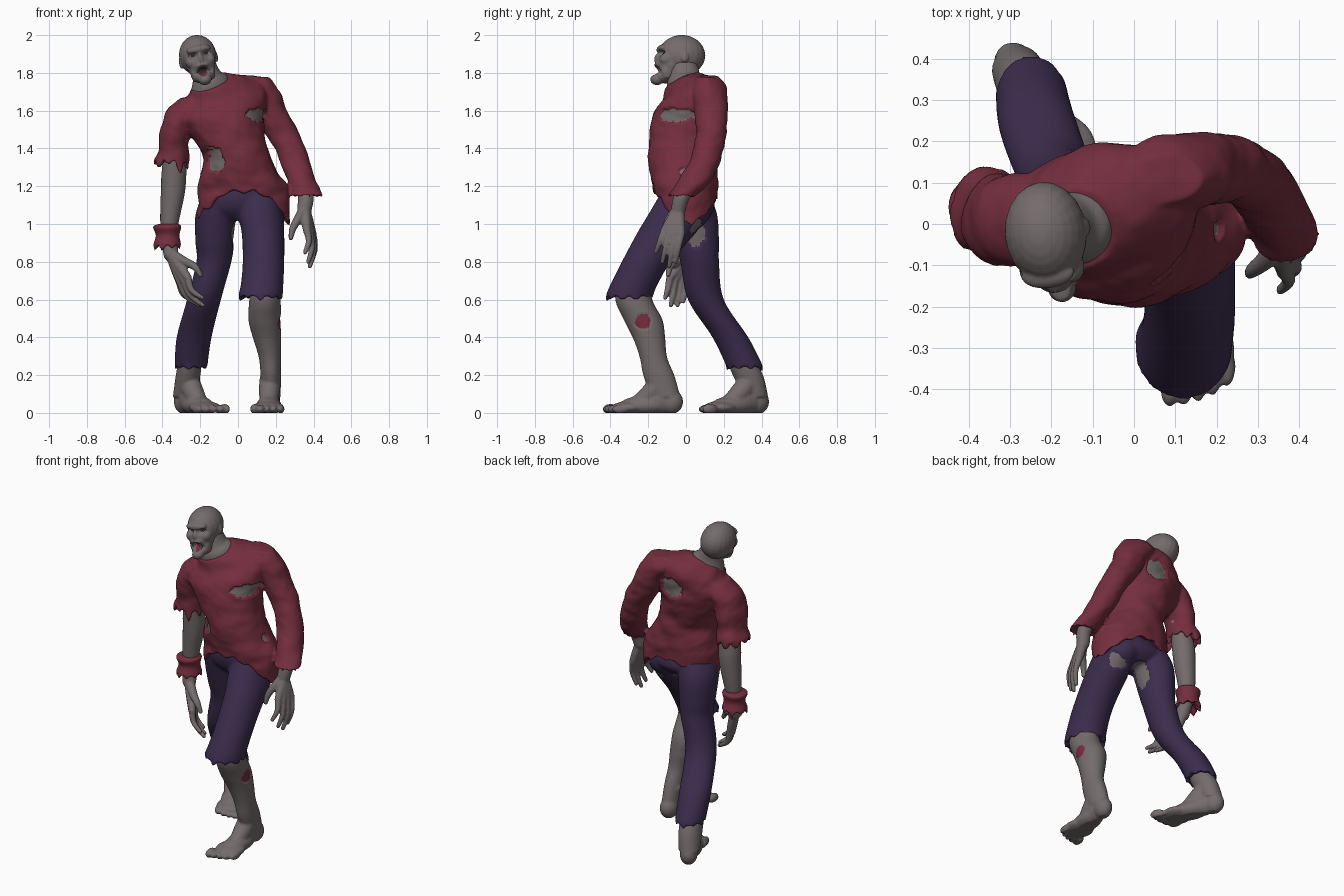
import bpy, bmesh, math, random
from mathutils import Vector, Matrix, noise

if "Cube" in bpy.data.objects:
    bpy.data.objects.remove(bpy.data.objects["Cube"])

random.seed(4)


def material(name, r, g, b):
    m = bpy.data.materials.new(name)
    m.diffuse_color = (r, g, b, 1)
    m.use_nodes = True
    m.node_tree.nodes["Principled BSDF"].inputs["Base Color"].default_value = m.diffuse_color
    return m


SKIN = material("grey skin", 0.175, 0.148, 0.15)
SHIRT = material("red cloth", 0.175, 0.027, 0.048)
PANTS = material("purple cloth", 0.045, 0.026, 0.075)
WOUND = material("wound red", 0.185, 0.025, 0.048)
DARK = material("dark hollow", 0.03, 0.02, 0.022)


def box(x0, x1, y0, y1, z):
    """Horizontal elliptical ring from its bounds."""
    return ring((x0 + x1) / 2, (y0 + y1) / 2, z, (x1 - x0) / 2, (y1 - y0) / 2)


def ring(cx, cy, cz, rx, ry, tx=0, ty=0, yaw=0):
    return Vector((cx, cy, cz, rx, ry, tx, ty, yaw))


def spline(pts, sub=6):
    p = [pts[0]] + list(pts) + [pts[-1]]
    out = []
    for i in range(1, len(p) - 2):
        a, b, c, d = p[i - 1:i + 3]
        for k in range(sub):
            t = k / sub
            out.append((b * 2 + (c - a) * t + (a * 2 - b * 5 + c * 4 - d) * t * t
                        + (b * 3 - a - c * 3 + d) * t ** 3) * 0.5)
    return out + [pts[-1]]


def skin_rings(bm, rings, cap0, cap1):
    n = len(rings[0])
    vs = [[bm.verts.new(p) for p in r] for r in rings]
    for a, b in zip(vs, vs[1:]):
        for i in range(n):
            j = (i + 1) % n
            bm.faces.new((a[i], a[j], b[j], b[i]))
    for loop, c in ((vs[0], cap0), (vs[-1], cap1)):
        v = bm.verts.new(c)
        for i in range(n):
            bm.faces.new((loop[i], loop[(i + 1) % n], v))


def loft(bm, pts, hem=None, n=48):
    """Loft level (or tilted) ellipses; hem(angle) lengthens the last one downward."""
    rs, out = spline(pts), []
    for k, r in enumerate(rs):
        cx, cy, cz, rx, ry, tx, ty, yaw = r
        loop = []
        for i in range(n):
            a = 2 * math.pi * i / n
            u, v = rx * math.cos(a), ry * math.sin(a)
            x, y = u * math.cos(yaw) - v * math.sin(yaw), u * math.sin(yaw) + v * math.cos(yaw)
            z = cz + tx * x + ty * y
            if hem and k == len(rs) - 1:
                z -= hem(a)
            loop.append(Vector((cx + x, cy + y, z)))
        out.append(loop)
    skin_rings(bm, out, Vector(rs[0][:3]), Vector(rs[-1][:3]) + Vector((0, 0, 0.03 if hem else 0)))


def tube(bm, pts, n=14):
    """Round tube along points (x, y, z, radius) with ball ends."""
    rs = spline([Vector(p) for p in pts])
    loops = []
    for i, r in enumerate(rs):
        d = Vector(rs[min(i + 1, len(rs) - 1)][:3]) - Vector(rs[max(i - 1, 0)][:3])
        q = d.to_track_quat('Z', 'Y')
        loops.append([Vector(r[:3]) + q @ Vector((math.cos(t), math.sin(t), 0)) * r[3]
                      for t in (2 * math.pi * k / n for k in range(n))])
    skin_rings(bm, loops, rs[0][:3], rs[-1][:3])
    for r in (rs[0], rs[-1]):
        ball(bm, r[:3], (r[3],) * 3)


def ball(bm, c, s, m=Matrix()):
    bmesh.ops.create_uvsphere(bm, u_segments=20, v_segments=14, radius=1,
                              matrix=m @ Matrix.LocRotScale(Vector(c), None, Vector(s)))


def fuse(name, bm, mats, voxel=0.009, smooth=3):
    """Merge overlapping solids into one smooth skin."""
    bmesh.ops.recalc_face_normals(bm, faces=bm.faces)
    me = bpy.data.meshes.new(name)
    bm.to_mesh(me)
    bm.free()
    ob = bpy.data.objects.new(name, me)
    bpy.context.collection.objects.link(ob)
    mod = ob.modifiers.new("fuse", 'REMESH')
    mod.mode, mod.voxel_size = 'VOXEL', voxel
    new = bpy.data.meshes.new_from_object(ob.evaluated_get(bpy.context.evaluated_depsgraph_get()))
    ob.modifiers.clear()
    ob.data = new
    new.materials.clear()
    for m in mats:
        new.materials.append(m)

    def relax(b):
        for _ in range(smooth):
            bmesh.ops.smooth_vert(b, verts=b.verts, factor=0.5, use_axis_x=True,
                                  use_axis_y=True, use_axis_z=True)
        for f in b.faces:
            f.smooth, f.material_index = True, 0
    edit(ob, relax)
    return ob


def edit(ob, fn):
    b = bmesh.new()
    b.from_mesh(ob.data)
    fn(b)
    b.normal_update()
    b.to_mesh(ob.data)
    b.free()


def paint(ob, index, rule, push=0.0):
    """Recolour faces chosen by rule(centre, normal) and sink them a little."""
    def fn(b):
        hit = [f for f in b.faces if rule(f.calc_center_median(), f.normal)]
        for f in hit:
            f.material_index = index
        for v in {v for f in hit for v in f.verts}:
            v.co -= v.normal * push
    edit(ob, fn)


def near(p, c, r):
    d = sum(((p[i] - c[i]) / r[i]) ** 2 for i in range(3))
    return d < 1 + 0.6 * noise.noise(p * 35)


def teeth(amp, count=11):
    hs = [random.uniform(0.3, 1) * amp for _ in range(count)]

    def fn(a):
        t = a / (2 * math.pi) * count
        return hs[int(t) % count] * (1 - abs(2 * (t % 1) - 1))
    return fn


# Shirt: torso, full left sleeve, torn right sleeve
bm = bmesh.new()
jag = teeth(0.05, 14)
loft(bm, [ring(-.145, -.015, 1.752, .105, .1, .35, .4, .2), ring(-.09, .035, 1.695, .2, .148, .28, .2, .25),
          ring(-.08, .012, 1.6, .235, .175, .25, 0, .25), ring(-.06, -.005, 1.5, .2, .185, .12, 0, .2),
          ring(-.01, -.02, 1.37, .178, .18, 0, 0, .1), ring(.01, -.01, 1.26, .21, .18),
          ring(.032, .0, 1.19, .245, .172)],
     hem=lambda a: .13 * math.cos(a) ** 2 + .05 * max(0, math.cos(a)) ** 4 + .05 * max(0, math.sin(a)) + jag(a),
     n=64)
loft(bm, [box(-.02, .165, .05, .17, 1.78), box(-.04, .205, .035, .21, 1.73), box(.05, .24, .04, .225, 1.65),
          box(.1, .285, .05, .22, 1.55), box(.19, .36, .04, .2, 1.4), box(.255, .405, -.03, .15, 1.25),
          box(.285, .45, -.1, .045, 1.15)], hem=teeth(.015))
loft(bm, [box(-.3, -.15, -.07, .1, 1.67), box(-.375, -.18, -.1, .12, 1.6), box(-.41, -.24, -.1, .12, 1.5),
          box(-.42, -.26, -.08, .12, 1.4), box(-.445, -.255, -.08, .135, 1.34)], hem=teeth(.08, 9))
shirt = fuse("shirt", bm, [SHIRT, SKIN], 0.008, 2)


def wrinkle(b):
    b.normal_update()
    for v in b.verts:
        x, y, z = v.co
        v.co += v.normal * (0.01 * noise.noise(Vector((x * 9, y * 9, z * 14)))
                            + 0.002 * noise.noise(Vector((x * 22, y * 22, z * 30 + x * 12))))


edit(shirt, wrinkle)
TEARS = [((-.138, -.2, 1.335), (.06, .12, .068)), ((.11, -.06, 1.575), (.09, .11, .035)),
         ((-.02, .19, 1.615), (.068, .1, .056)), ((.19, -.015, 1.28), (.04, .018, .022))]
paint(shirt, 1, lambda p, n: any(near(p, c, r) for c, r in TEARS), 0.014)

# Wrist rag left from the torn sleeve
bm = bmesh.new()
loft(bm, [box(-.42, -.31, -.01, .1, 1.0), box(-.45, -.3, -.035, .115, .985), box(-.435, -.31, -.02, .105, .94),
          box(-.45, -.3, -.035, .12, .89)], hem=teeth(.04, 8))
fuse("wrist_rag", bm, [SHIRT], 0.007, 1)

# Trousers: hips, short left leg, long right leg
bm = bmesh.new()
loft(bm, [box(-.13, .17, -.12, .1, 1.25), box(-.19, .23, -.145, .13, 1.16),
          box(-.2, .225, -.13, .15, 1.08), box(-.1, .13, -.08, .1, 1.02)])
loft(bm, [box(.0, .22, -.13, .12, 1.17), box(.0, .24, -.2, .13, 1.05), box(.02, .245, -.26, .05, .95),
          box(.025, .245, -.34, -.08, .8), box(.015, .24, -.4, -.15, .68), box(.0, .237, -.425, -.175, .62)],
     hem=teeth(.045, 10))
loft(bm, [box(-.18, .02, -.13, .12, 1.17), box(-.225, 0, -.1, .165, 1.05), box(-.225, -.02, -.06, .175, .9),
          box(-.22, -.035, -.03, .175, .8), box(-.27, -.09, .01, .2, .6), box(-.325, -.14, .14, .33, .4),
          box(-.335, -.162, .215, .41, .245)], hem=teeth(.035, 9))
trousers = fuse("trousers", bm, [PANTS, SKIN], 0.009, 3)
paint(trousers, 1, lambda p, n: near(p, (.0, .045, .96), (.06, .07, .09))
      or near(p, (.2, .06, .98), (.09, .035, .045)), 0.008)


# Bare legs with feet
def leg(name, rings, heel, toe):
    bm = bmesh.new()
    loft(bm, rings)
    d = Vector(toe) - Vector(heel)
    m = Matrix.Translation((heel[0], heel[1], 0)) @ Matrix.Rotation(math.atan2(-d.x, d.y), 4, 'Z')
    for c, s in (((0, .062, .065), (.052, .062, .065)), ((0, .14, .07), (.054, .12, .07)),
                 ((0, .21, .045), (.066, .13, .05)), ((0, .29, .034), (.086, .09, .034))):
        ball(bm, c, s, m)
    # sloping instep
    tube(bm, [(*(m @ Vector((0, y, z))), r) for y, z, r in
              ((.11, .18, .056), (.165, .115, .056), (.23, .065, .045), (.31, .035, .03))])
    side = 1 if toe[0] > 0 else -1
    for i in range(5):
        big = i == 0
        ball(bm, (side * (.066 - .034 * i), .387 - .0035 * i * i, .026),
             (.024 if big else .019, .045, .028 if big else .023), m)
    ob = fuse(name, bm, [SKIN, WOUND], 0.007, 3)

    def flatten(b):
        for v in b.verts:
            v.co.z = max(v.co.z, 0.006) - 0.006
    edit(ob, flatten)
    return ob


left = leg("left_leg", [box(.07, .21, -.36, -.19, .75), box(.06, .225, -.375, -.18, .61),
                        box(.055, .228, -.33, -.125, .5), box(.08, .228, -.28, -.11, .4),
                        box(.11, .227, -.245, -.1, .3), box(.12, .228, -.225, -.06, .2),
                        box(.125, .225, -.18, -.03, .09)], (.175, -.015), (.152, -.44))
paint(left, 1, lambda p, n: near(p, (.22, -.23, .48), (.05, .042, .047)), 0.004)
leg("right_leg", [box(-.29, -.17, .15, .29, .42), box(-.31, -.185, .2, .35, .32),
                  box(-.33, -.2, .25, .41, .2), box(-.345, -.22, .31, .435, .09)],
    (-.315, .435), (-.105, .05))


# Arms and hands: palm is a fan of tubes leading into the fingers
def arm(name, path, knuckles, tips, thumb, bend):
    bm = bmesh.new()
    tube(bm, path, 24)
    wrist = Vector(path[-1][:3])
    for k, t in zip(knuckles, tips):
        k, t = Vector(k), Vector(t)
        mid = (k + t) / 2 + Vector(bend)
        tube(bm, [(*wrist, .03), (*((wrist + k) / 2), .027), (*k, .021)])
        tube(bm, [(*k, .02), (*mid, .0165), (*t, .012)])
    tube(bm, [(*wrist, .03)] + thumb)
    fuse(name, bm, [SKIN], 0.006, 2)


arm("right_arm", [(-.32, .02, 1.48, .06), (-.338, .04, 1.28, .066), (-.345, .045, 1.17, .064),
                  (-.365, .04, .98, .047), (-.355, .015, .84, .04)],
    [(-.265, -.085, .715), (-.285, -.06, .70), (-.305, -.03, .69), (-.31, .0, .695)],
    [(-.19, -.11, .61), (-.185, -.08, .57), (-.205, -.045, .57), (-.235, -.015, .59)],
    [(-.28, -.05, .80, .024), (-.23, -.085, .775, .02), (-.198, -.095, .73, .013)], (-.018, 0, -.012))
arm("left_hand", [(.345, .03, 1.2, .035), (.36, -.02, 1.15, .042), (.352, -.04, 1.08, .039)],
    [(.365, -.115, .965), (.38, -.09, .95), (.39, -.06, .94), (.395, -.025, .95)],
    [(.355, -.16, .85), (.372, -.125, .80), (.38, -.09, .775), (.39, -.055, .80)],
    [(.32, -.085, 1.03, .024), (.29, -.11, .975, .019), (.28, -.12, .925, .013)], (.015, 0, 0))

# Neck
bm = bmesh.new()
loft(bm, [ring(-.19, -.015, 1.86, .07, .075), ring(-.165, -.01, 1.8, .072, .08, .1, .1),
          ring(-.153, -.012, 1.755, .092, .09, .35, .3), ring(-.14, .01, 1.69, .12, .1, .3, .2)])
fuse("neck", bm, [SKIN], 0.008, 2)

# Head, modelled upright and then tilted
bm = bmesh.new()
for c, s in (((0, .005, 0), (.099, .125, .108)), ((0, -.055, -.045), (.076, .08, .085)),
             ((0, -.095, .032), (.066, .034, .024)), ((0, -.122, -.022), (.015, .02, .032)),
             ((0, -.108, -.052), (.045, .034, .022)), ((0, -.082, -.115), (.054, .066, .035)),
             ((0, -.13, -.13), (.035, .036, .03))):
    ball(bm, c, s)
for s in (-1, 1):
    ball(bm, (s * .05, -.08, -.03), (.03, .04, .034))
    ball(bm, (s * .094, .01, -.025), (.011, .022, .03))
    ball(bm, (s * .048, -.08, -.09), (.017, .032, .045))
head = fuse("head", bm, [SKIN, WOUND, DARK], 0.005, 2)
DENTS = [((.036, .004), (.024, .018), .018), ((-.036, .004), (.024, .018), .018), ((0, -.084), (.031, .03), .045)]


def inside(p, c, r):
    return ((p.x - c[0]) / r[0]) ** 2 + ((p.z - c[1]) / r[1]) ** 2


def dent(b):
    for v in b.verts:
        for c, r, depth in DENTS:
            d = inside(v.co, c, r)
            if v.co.y < -.05 and d < 1:
                v.co.y += depth * (1 - d * d)


edit(head, dent)
paint(head, 1, lambda p, n: p.y < -.03 and inside(p, (0, -.09), (.022, .02)) < 1)
paint(head, 2, lambda p, n: p.y < -.03 and inside(p, (0, -.08), (.022, .018)) < 1)
paint(head, 2, lambda p, n: p.y < -.03 and min(inside(p, c, (.012, .007)) for c, _, _ in DENTS[:2]) < 1)
head.data.transform(Matrix.Translation((-.213, -.027, 1.893)) @ Matrix.Rotation(math.radians(6), 4, 'Z')
                    @ Matrix.Rotation(math.radians(-11), 4, 'Y'))
